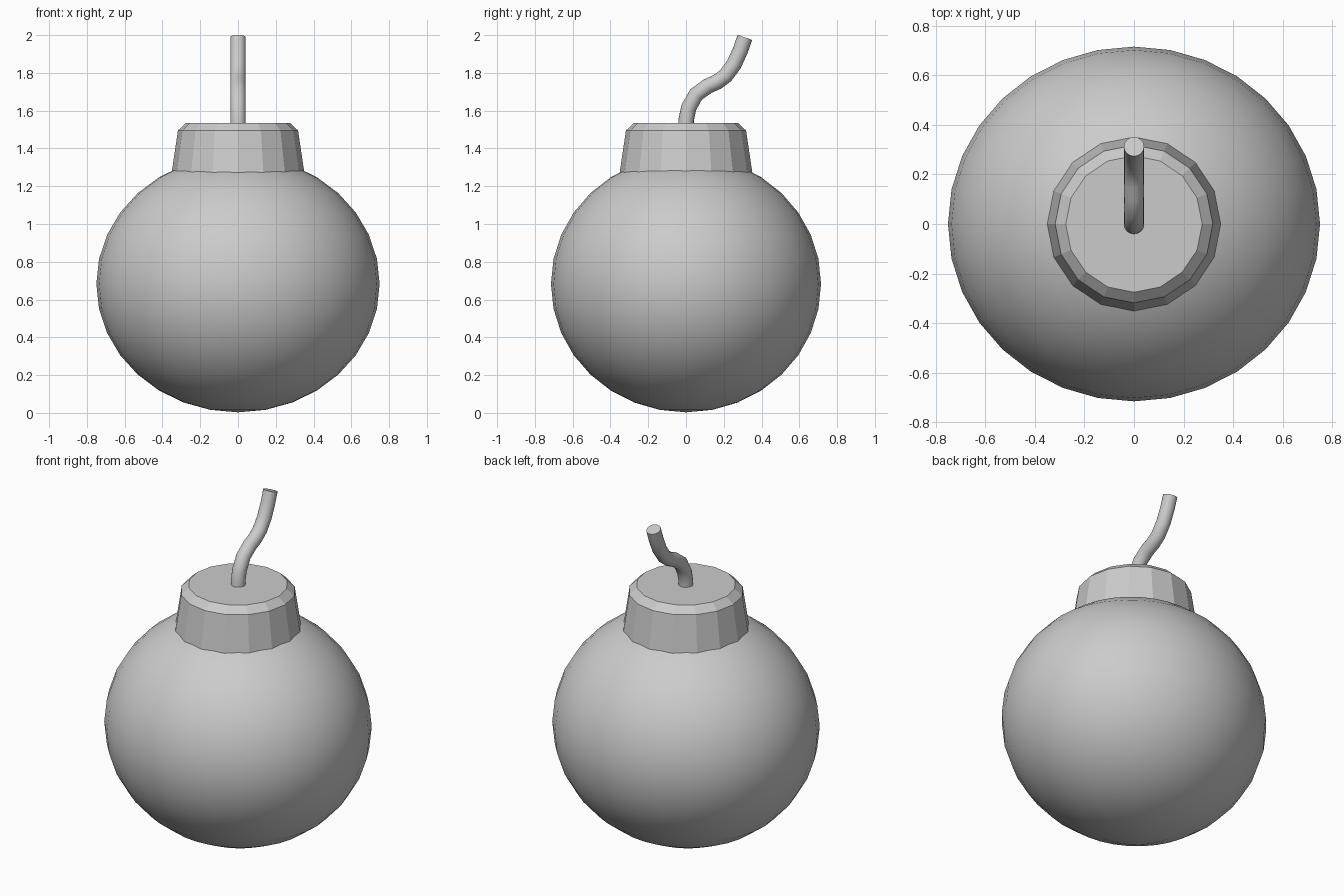
import bpy, bmesh, math
from mathutils import Matrix, Vector

if "Cube" in bpy.data.objects:
    bpy.data.objects.remove(bpy.data.objects["Cube"])

grey = bpy.data.materials.new("plain grey")
grey.diffuse_color = (0.6, 0.6, 0.6, 1)
grey.use_nodes = True
grey.node_tree.nodes["Principled BSDF"].inputs["Base Color"].default_value = grey.diffuse_color


def make_object(name, bm, smooth):
    bmesh.ops.recalc_face_normals(bm, faces=bm.faces)
    for f in bm.faces:
        f.smooth = smooth
    mesh = bpy.data.meshes.new(name)
    bm.to_mesh(mesh)
    bm.free()
    mesh.materials.append(grey)
    ob = bpy.data.objects.new(name, mesh)
    bpy.context.collection.objects.link(ob)
    return ob


def loft(bm, rings):
    """Bridge rings of points and close both ends."""
    loops = [[bm.verts.new(p) for p in ring] for ring in rings]
    n = len(loops[0])
    for a, b in zip(loops, loops[1:]):
        for i in range(n):
            j = (i + 1) % n
            bm.faces.new((a[i], a[j], b[j], b[i]))
    bm.faces.new(loops[0][::-1])
    bm.faces.new(loops[-1])


def circle(centre, u, v, r, n):
    angles = [2 * math.pi * i / n for i in range(n)]
    return [centre + r * (u * math.cos(a) + v * math.sin(a)) for a in angles]


X, Y = Vector((1, 0, 0)), Vector((0, 1, 0))

# Round body, slightly flattened front to back and vertically
bm = bmesh.new()
bmesh.ops.create_uvsphere(
    bm, u_segments=32, v_segments=16, radius=1,
    matrix=Matrix.Translation((0, 0, 0.683)) @ Matrix.Diagonal((0.75, 0.715, 0.68, 1)))
make_object("body", bm, True)

# Tapered neck cap with a bevelled rim
bm = bmesh.new()
profile = [(0.36, 1.2), (0.35, 1.28), (0.318, 1.495), (0.275, 1.535)]
loft(bm, [circle(Vector((0, 0, z)), X, Y, r, 16) for r, z in profile])
make_object("neck_cap", bm, False)

# Curved fuse: round section swept along an S-shaped path in the y-z plane
path = [Vector((0, y, z)) for y, z in [
    (0, 1.50), (0.001, 1.55), (0.014, 1.615), (0.053, 1.685), (0.115, 1.73),
    (0.165, 1.752), (0.21, 1.785), (0.254, 1.845), (0.288, 1.92), (0.312, 1.988)]]
rings = []
for i, p in enumerate(path):
    t = (path[min(i + 1, len(path) - 1)] - path[max(i - 1, 0)]).normalized()
    rings.append(circle(p, X, t.cross(X), 0.041, 16))
bm = bmesh.new()
loft(bm, rings)
fuse = make_object("fuse", bm, True)

# Keep the fuse ends crisp
bpy.context.view_layer.objects.active = fuse
fuse.select_set(True)
bpy.ops.object.shade_smooth_by_angle(angle=math.radians(40))
